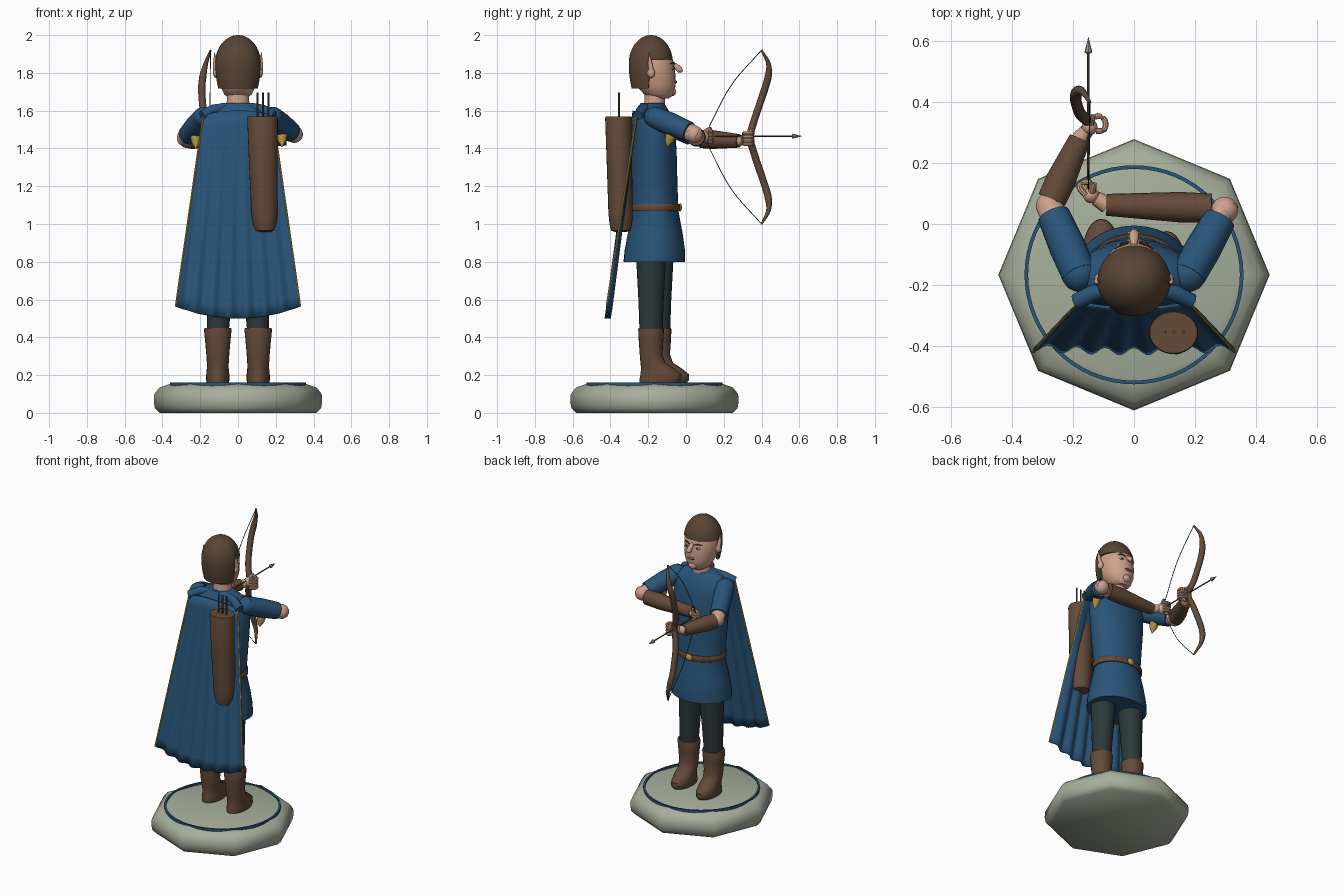
import bpy, bmesh, math
from mathutils import Vector as V


def mat(name, r, g, b):
    m = bpy.data.materials.new(name)
    m.diffuse_color = (r, g, b, 1)
    return m


BLUE = mat("blue_cloth", 0.022, 0.09, 0.19)
LEATHER = mat("brown_leather", 0.125, 0.068, 0.04)
HAIR = mat("brown_hair", 0.10, 0.06, 0.035)
SKIN = mat("skin", 0.62, 0.36, 0.26)
DARK = mat("dark_trousers", 0.025, 0.04, 0.042)
STONE = mat("stone", 0.38, 0.43, 0.33)
GOLD = mat("gold", 0.5, 0.33, 0.06)
STEEL = mat("steel", 0.3, 0.32, 0.3)
LIP = mat("lips", 0.3, 0.12, 0.09)


def loft(name, rings, m, caps=True, closed=True, angle=40):
    """Skin a list of point rings into one smooth mesh."""
    bm = bmesh.new()
    vs = [[bm.verts.new(p) for p in r] for r in rings]
    n = len(rings[0])
    for a, b in zip(vs, vs[1:]):
        for i in range(n if closed else n - 1):
            j = (i + 1) % n
            bm.faces.new((a[i], a[j], b[j], b[i]))
    if caps:
        bm.faces.new(vs[0][::-1])
        bm.faces.new(vs[-1])
    bmesh.ops.recalc_face_normals(bm, faces=bm.faces)
    me = bpy.data.meshes.new(name)
    bm.to_mesh(me)
    bm.free()
    me.materials.append(m)
    me.shade_smooth()
    me.set_sharp_from_angle(angle=math.radians(angle))
    ob = bpy.data.objects.new(name, me)
    bpy.context.collection.objects.link(ob)
    return ob


def stack(name, rows, m, n=28, angle=40):
    """Horizontal ellipses: rows of (z, rx, ry, cx, cy)."""
    return loft(name, [[(cx + rx * math.cos(2 * math.pi * i / n),
                         cy + ry * math.sin(2 * math.pi * i / n), z) for i in range(n)]
                       for z, rx, ry, cx, cy in rows], m, angle=angle)


def tube(name, pts, radii, m, n=12):
    """Round sweep along points, with one radius per point."""
    pts = [V(p) for p in pts]
    if not isinstance(radii, (list, tuple)):
        radii = [radii] * len(pts)
    rings = []
    for i, p in enumerate(pts):
        t = (pts[min(i + 1, len(pts) - 1)] - pts[max(i - 1, 0)]).normalized()
        ref = V((1, 0, 0)) if abs(t.x) < 0.8 else V((0, 0, 1))
        u = t.cross(ref).normalized()
        w = t.cross(u)
        rings.append([p + radii[i] * (u * math.cos(2 * math.pi * k / n) +
                                      w * math.sin(2 * math.pi * k / n)) for k in range(n)])
    return loft(name, rings, m)


def blob(name, c, r, m, n=14):
    """Ellipsoid."""
    rows = []
    for k in range(n // 2 + 1):
        a = -math.pi / 2 + math.pi * k / (n // 2)
        f = max(math.cos(a), 0.02)
        rows.append((c[2] + r[2] * math.sin(a), r[0] * f, r[1] * f, c[0], c[1]))
    return stack(name, rows, m, n)


def smooth_path(pts, steps=5):
    """Catmull-Rom path through the points."""
    p = [V(q) for q in pts]
    p = [2 * p[0] - p[1]] + p + [2 * p[-1] - p[-2]]
    out = []
    for i in range(1, len(p) - 2):
        a, b, c, d = p[i - 1:i + 3]
        for s in range(steps):
            t = s / steps
            out.append(0.5 * (2 * b + (c - a) * t + (2 * a - 5 * b + 4 * c - d) * t * t +
                              (3 * b - a - 3 * c + d) * t ** 3))
    return out + [p[-2]]


# Octagonal base with an inlaid ring
stack("base", [(z, r, r, 0, -0.167) for z, r in
               [(0, 0.415), (0.025, 0.44), (0.06, 0.446), (0.1, 0.443), (0.135, 0.415), (0.155, 0.355)]],
      STONE, 8, 50)
N = 64
loft("base_ring", [[(r * math.cos(2 * math.pi * i / N), -0.167 + r * math.sin(2 * math.pi * i / N), z)
                    for i in range(N)] for r, z in
                   [(0.348, 0.14), (0.348, 0.16), (0.36, 0.16), (0.36, 0.14)]], BLUE, caps=False)

# Legs and boots, one slightly ahead of the other
for side, x, y in (("left", -0.107, -0.145), ("right", 0.107, -0.185)):
    stack(side + "_leg", [(0.4, 0.056, 0.06, x, y), (0.6, 0.066, 0.067, x * 0.93, y),
                          (0.84, 0.078, 0.08, x * 0.85, y)], DARK)
    stack(side + "_boot", [(0.16, 0.058, 0.105, x, y + 0.045), (0.175, 0.062, 0.112, x, y + 0.05),
                           (0.205, 0.061, 0.108, x, y + 0.052), (0.235, 0.058, 0.088, x, y + 0.035),
                           (0.265, 0.058, 0.066, x, y + 0.01), (0.31, 0.061, 0.06, x, y),
                           (0.38, 0.067, 0.065, x, y), (0.44, 0.073, 0.068, x, y),
                           (0.45, 0.07, 0.066, x, y)], LEATHER, 24)

# Tunic, belt and buckle
stack("tunic", [(0.8, 0.2, 0.163, 0, -0.168), (0.86, 0.197, 0.16, 0, -0.165), (0.95, 0.182, 0.145, 0, -0.163),
                (1.07, 0.155, 0.122, 0, -0.162), (1.2, 0.17, 0.122, 0, -0.167), (1.4, 0.19, 0.118, 0, -0.168),
                (1.52, 0.2, 0.11, 0, -0.172), (1.58, 0.185, 0.098, 0, -0.178), (1.615, 0.14, 0.08, 0, -0.18),
                (1.64, 0.085, 0.062, 0, -0.178)], BLUE, 32)
stack("belt", [(1.068, 0.163, 0.129, 0, -0.163), (1.073, 0.167, 0.133, 0, -0.163),
               (1.101, 0.167, 0.133, 0, -0.163), (1.106, 0.163, 0.129, 0, -0.163)], LEATHER, 32)
blob("buckle", (0, -0.031, 1.088), (0.024, 0.01, 0.022), GOLD)

# Head, neck and face
stack("neck", [(1.6, 0.066, 0.058, 0, -0.168), (1.66, 0.058, 0.054, 0, -0.165),
               (1.73, 0.058, 0.054, 0, -0.165)], SKIN)
stack("head", [(1.665, 0.045, 0.045, 0, -0.135), (1.685, 0.072, 0.077, 0, -0.143),
               (1.735, 0.096, 0.105, 0, -0.16), (1.8, 0.107, 0.115, 0, -0.172),
               (1.86, 0.109, 0.115, 0, -0.18), (1.92, 0.09, 0.095, 0, -0.187)], SKIN)
tube("nose", [(0, -0.075, 1.855), (0, -0.045, 1.828), (0, -0.03, 1.813), (0, -0.018, 1.808)],
     [0.008, 0.016, 0.016, 0.005], SKIN)
blob("chin", (0, -0.075, 1.7), (0.03, 0.024, 0.024), SKIN)
blob("mouth", (0, -0.054, 1.752), (0.028, 0.008, 0.007), LIP)
for s in (-1, 1):
    side = "left" if s < 0 else "right"
    blob(side + "_eye", (s * 0.041, -0.07, 1.825), (0.018, 0.007, 0.009), STEEL)
    blob(side + "_pupil", (s * 0.041, -0.066, 1.825), (0.007, 0.005, 0.007), DARK)
    tube(side + "_brow", [(s * 0.018, -0.061, 1.847), (s * 0.042, -0.067, 1.854), (s * 0.064, -0.083, 1.848)],
         [0.003, 0.005, 0.002], HAIR, 8)
    blob(side + "_ear", (s * 0.116, -0.185, 1.8), (0.016, 0.022, 0.027), SKIN)
    tube(side + "_ear_tip", [(s * 0.117, -0.183, 1.805), (s * 0.121, -0.19, 1.85), (s * 0.124, -0.197, 1.91)],
         [0.014, 0.011, 0.001], SKIN)

# Hair: a dome, high over the face and long at the back
N = 48
hair = []
for k in range(-1, 13):
    ring = []
    for i in range(N):
        a = 2 * math.pi * i / N
        low = 1.868 if math.sin(a) > -0.08 else 1.718
        z = low + (1.999 - low) * (1 - (1 - max(k, 0) / 12) ** 1.8)
        h = (z - 1.85) / (0.15 if z > 1.85 else 0.27)
        f = math.sqrt(max(1 - h * h, 0.0004)) * (0.85 if k < 0 else 1)
        ring.append((0.121 * f * math.cos(a), -0.186 + 0.117 * f * math.sin(a), z))
    hair.append(ring)
loft("hair", hair, HAIR, caps=False, angle=60)
blob("hair_crown", (0, -0.186, 1.99), (0.035, 0.035, 0.01), HAIR)

# Cape with folds growing towards the hem, trimmed along both edges
COLS, ROWS = 48, 16


def cape_point(u, t):
    top = 1.6 - 0.03 * abs(u) ** 3
    hem = 0.5 + 0.065 * u * u
    y = -0.283 - 0.125 * t + 0.012 * t * math.cos(u * 22) - 0.012 * t * (1 - u * u) + 0.02 * (1 - t) * u * u
    return V((u * (0.185 + 0.145 * t), y, top + (hem - top) * t))


cape = loft("cape", [[cape_point(-1 + 2 * i / COLS, k / ROWS) for i in range(COLS + 1)]
                     for k in range(ROWS + 1)], BLUE, caps=False, closed=False, angle=60)
cape.modifiers.new("thickness", "SOLIDIFY").thickness = 0.01
for s in (-1, 1):
    tube("cape_trim", [cape_point(s, k / ROWS) for k in range(ROWS + 1)], 0.005, GOLD, 6)
    tube("cape_shoulder", [(s * 0.19, -0.255, 1.575), (s * 0.13, -0.225, 1.605), (s * 0.06, -0.215, 1.62)],
         [0.026, 0.028, 0.022], BLUE)

# Quiver with spare arrows
stack("quiver", [(0.958, 0.03, 0.03, 0.142, -0.345), (0.965, 0.05, 0.052, 0.142, -0.345),
                 (1.0, 0.063, 0.06, 0.141, -0.345), (1.06, 0.069, 0.064, 0.14, -0.347),
                 (1.3, 0.075, 0.067, 0.134, -0.352), (1.56, 0.081, 0.071, 0.13, -0.357),
                 (1.57, 0.078, 0.068, 0.13, -0.357)], LEATHER)
for x in (0.104, 0.132, 0.162):
    tube("spare_arrow", [(x, -0.355, 1.5), (x, -0.355, 1.695)], 0.005, HAIR, 8)

# Arms: sleeve, bare elbow, bracer; (shoulder, elbow, bracer start, bracer end, hand)
ARMS = {"left": [(-0.18, -0.165, 1.565), (-0.278, 0.06, 1.455), (-0.27, 0.08, 1.45), (-0.178, 0.28, 1.44),
                 (-0.14, 0.325, 1.455)],
        "right": [(0.18, -0.165, 1.565), (0.298, 0.045, 1.475), (0.255, 0.052, 1.462), (-0.09, 0.063, 1.455),
                  (-0.15, 0.1, 1.465)]}
for side, pts in ARMS.items():
    sh, el, b0, b1, hand = map(V, pts)
    cuff = sh.lerp(el, 0.86)
    blob(side + "_shoulder", sh, (0.06, 0.06, 0.055), BLUE)
    tube(side + "_sleeve", [sh, sh.lerp(el, 0.4), cuff], [0.058, 0.06, 0.054], BLUE, 18)
    drop = sh.lerp(el, 0.45) - V((0, 0, 0.03))
    tube(side + "_sleeve_lining", [drop, drop - V((0, 0.02, 0.055)), drop - V((0, 0.03, 0.085))],
         [0.034, 0.022, 0.003], GOLD)
    tube(side + "_elbow", [sh.lerp(el, 0.6), el, b0.lerp(b1, 0.1)], [0.044, 0.046, 0.04], SKIN, 16)
    blob(side + "_elbow_joint", el, (0.046, 0.046, 0.046), SKIN)
    tube(side + "_bracer", [b0, b0.lerp(b1, 0.3), b1], [0.048, 0.05, 0.036], LEATHER, 18)
    tube(side + "_wrist", [b1, b1.lerp(hand, 0.6)], [0.029, 0.024], SKIN)
    palm = b1.lerp(hand, 0.85)
    blob(side + "_palm", palm, (0.027, 0.027, 0.034), SKIN)
    # Four fingers hooked forward and a thumb
    for k in range(4):
        z = hand.z - 0.032 + 0.019 * k
        hook = [(-0.01, 0.01), (0.02, 0.03), (0.045, 0.015), (0.042, -0.015), (0.015, -0.02)]
        if side == "right":
            hook = [(-0.01, -0.005), (-0.03, 0.02), (-0.02, 0.036), (0.005, 0.036), (0.012, 0.02)]
        tube(side + "_finger", smooth_path([(hand.x + dx, hand.y + dy, z) for dx, dy in hook], 3),
             0.0095, SKIN, 8)
    tube(side + "_thumb", [palm, palm + V((0.005, 0.02, 0.035)), palm + V((0.012, 0.04, 0.045))],
         [0.014, 0.012, 0.007], SKIN, 8)

# Recurved bow, drawn string and nocked arrow
half = [(-0.145, 0.4, 0.46), (-0.17, 0.436, 0.39), (-0.186, 0.435, 0.32), (-0.192, 0.412, 0.24),
        (-0.178, 0.365, 0.1)]
limb = [(x, y, 1.46 + h) for x, y, h in half]
path = smooth_path(limb + [(-0.152, 0.34, 1.46)] + [(x, y, 2.92 - z) for x, y, z in limb[::-1]])
last = len(path) - 1
tube("bow", path, [0.005 + 0.014 * min(1, 5 * min(i, last - i) / last) for i in range(last + 1)], LEATHER)
string = [(-0.145, 0.4, 0.46), (-0.147, 0.25, 0.29), (-0.149, 0.155, 0.12), (-0.15, 0.11, 0)]
tube("bow_string", smooth_path([(x, y, 1.46 + h) for x, y, h in string] +
                               [(x, y, 1.46 - h) for x, y, h in string[-2::-1]]), 0.0022, DARK, 6)
tube("arrow_shaft", [(-0.15, 0.1, 1.465), (-0.15, 0.57, 1.465)], 0.004, HAIR, 8)
tube("arrow_head", [(-0.15, 0.56, 1.465), (-0.15, 0.565, 1.465), (-0.15, 0.615, 1.465)],
     [0.005, 0.013, 0.0005], STEEL, 8)
for k in range(3):
    a = math.pi / 2 + k * 2 * math.pi / 3
    dx, dz = 0.022 * math.cos(a), 0.022 * math.sin(a)
    loft("fletching", [[(-0.15, 0.115, 1.465), (-0.15 + dx, 0.11, 1.465 + dz)],
                       [(-0.15, 0.17, 1.465), (-0.15 + dx * 0.4, 0.15, 1.465 + dz * 0.4)]],
         GOLD, caps=False, closed=False)
